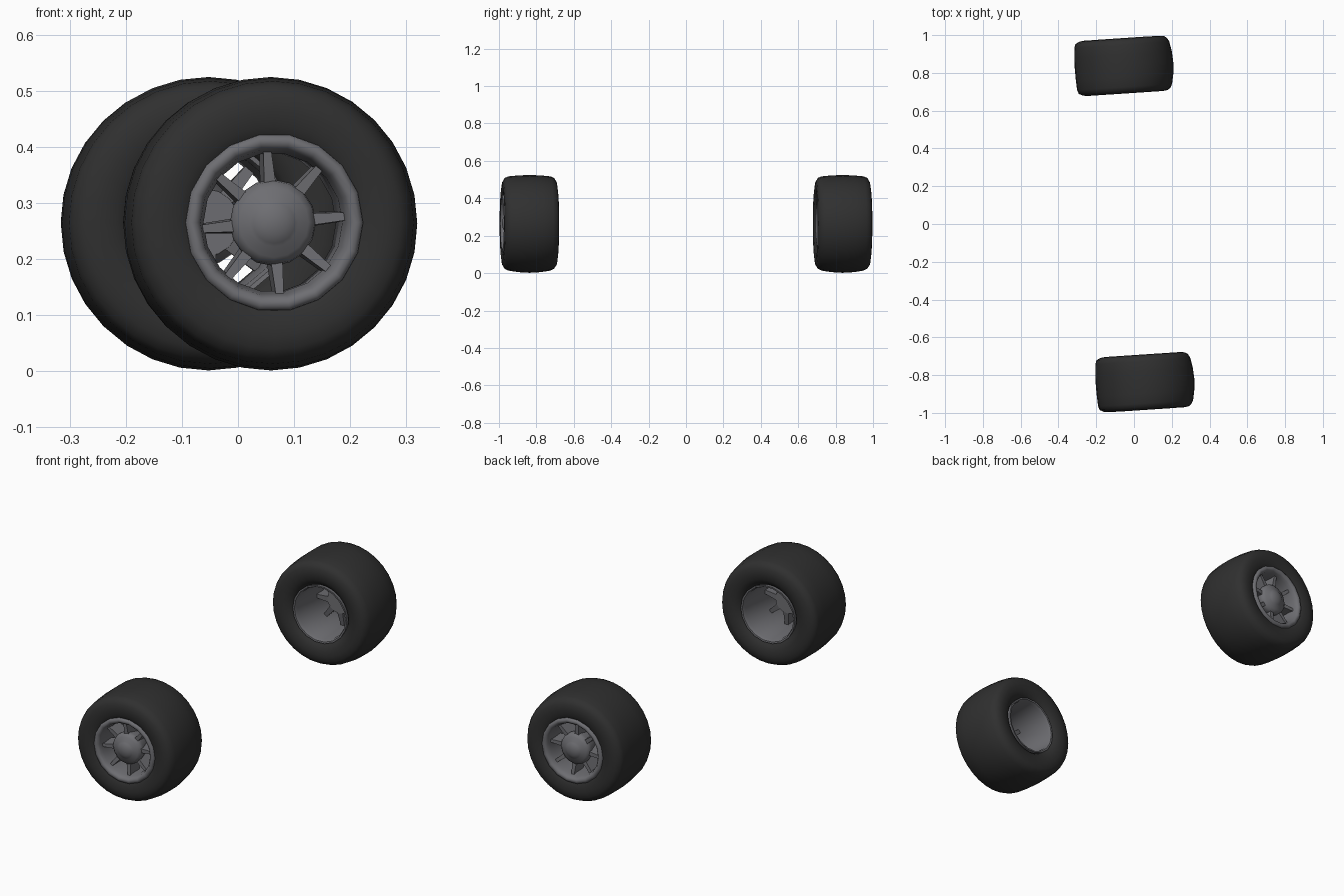
import bpy, bmesh, math
from mathutils import Matrix

if "Cube" in bpy.data.objects:
    bpy.data.objects.remove(bpy.data.objects["Cube"])

STEER = math.radians(3.8)      # the whole axle pair is turned slightly
AXLE_Z = 0.265
TRACK = 0.839                  # wheel centre distance from origin


def material(name, rgb):
    m = bpy.data.materials.new(name)
    m.diffuse_color = (*rgb, 1)
    m.use_nodes = True
    m.node_tree.nodes["Principled BSDF"].inputs["Base Color"].default_value = m.diffuse_color
    return m


RUBBER = material("dark rubber", (0.029, 0.029, 0.029))
METAL = material("grey metal", (0.155, 0.155, 0.168))


def finish(bm, name, side, mat, angle=40):
    """Place a part built around the wheel centre (outer side is +y)."""
    place = (Matrix.Rotation(STEER, 4, 'Z')
             @ Matrix.Translation((0, side * TRACK, AXLE_Z))
             @ Matrix.Diagonal((1, side, 1, 1)))
    bm.transform(place)
    bmesh.ops.recalc_face_normals(bm, faces=bm.faces)
    me = bpy.data.meshes.new(name)
    bm.to_mesh(me)
    bm.free()
    me.materials.append(mat)
    ob = bpy.data.objects.new(name, me)
    bpy.context.collection.objects.link(ob)
    bpy.ops.object.select_all(action='DESELECT')
    ob.select_set(True)
    bpy.context.view_layer.objects.active = ob
    bpy.ops.object.shade_smooth_by_angle(angle=math.radians(angle))
    return ob


def lathe(bm, profile, steps, closed=False, shift=None):
    """Spin (axial, radius) points around y; shift offsets rings sideways."""
    rings = []
    for i, (a, r) in enumerate(profile):
        dx, dz = shift(a, r) if shift else (0, 0)
        if r < 1e-5:
            rings.append([bm.verts.new((0, a, 0))] * steps)
            continue
        rings.append([bm.verts.new((r * math.cos(2 * math.pi * k / steps) + dx, a,
                                    r * math.sin(2 * math.pi * k / steps) + dz))
                      for k in range(steps)])
    count = len(rings) if closed else len(rings) - 1
    for i in range(count):
        p, q = rings[i], rings[(i + 1) % len(rings)]
        for k in range(steps):
            n = (k + 1) % steps
            vs = list(dict.fromkeys((p[k], p[n], q[n], q[k])))
            if len(vs) > 2:
                bm.faces.new(vs)


def crown_shift(a, r):
    # the tread crown sits slightly off centre
    if r < 0.235:
        return 0, 0
    w = 1 - (a / 0.13) ** 2
    return -0.003 + 0.006 * w, 0.001 - 0.003 * w


TYRE = [(0.122, 0.138), (0.135, 0.152), (0.143, 0.172), (0.1465, 0.2), (0.143, 0.225),
        (0.132, 0.243), (0.112, 0.252), (0.06, 0.2585), (0, 0.2615), (-0.06, 0.2585),
        (-0.112, 0.252), (-0.132, 0.243), (-0.143, 0.225), (-0.1465, 0.2),
        (-0.143, 0.172), (-0.132, 0.15), (-0.115, 0.136)]
RIM = [(0.128, 0.16), (0.141, 0.158), (0.147, 0.15), (0.146, 0.14), (0.136, 0.132),
       (0.122, 0.129), (0.1, 0.124), (-0.12, 0.127), (-0.134, 0.133),
       (-0.135, 0.141), (-0.118, 0.138), (0.1, 0.134)]
HUB = [(0.03, 0), (0.03, 0.06), (0.1, 0.077), (0.115, 0.074), (0.126, 0.062),
       (0.132, 0.043), (0.137, 0.037), (0.144, 0.022), (0.147, 0)]

for side, label in ((-1, "front"), (1, "rear")):
    # Tyre
    bm = bmesh.new()
    lathe(bm, TYRE, 32, closed=True, shift=crown_shift)
    finish(bm, label + "_tyre", side, RUBBER, 60)

    # Rim barrel with rolled lips
    bm = bmesh.new()
    lathe(bm, RIM, 18, closed=True)
    finish(bm, label + "_rim", side, METAL, 50)

    # Hub with domed cap
    bm = bmesh.new()
    lathe(bm, HUB, 16)
    finish(bm, label + "_hub", side, METAL, 45)

    # Eight deep tapered spokes
    bm = bmesh.new()
    for k in range(8):
        turn = Matrix.Rotation(math.radians(-5 - 45 * k), 4, 'Y')
        ends = []
        for x, w, back, front in ((0.055, 0.014, 0.03, 0.112), (0.127, 0.009, 0.045, 0.118)):
            ends.append([bm.verts.new(turn @ Matrix.Translation((x, y, z)).translation)
                         for y, z in ((back, -w), (back, w), (front, w * 0.8), (front, -w * 0.8))])
        for i in range(4):
            j = (i + 1) % 4
            bm.faces.new((ends[0][i], ends[0][j], ends[1][j], ends[1][i]))
        bm.faces.new(ends[0])
        bm.faces.new(ends[1][::-1])
    finish(bm, label + "_spokes", side, METAL, 30)
